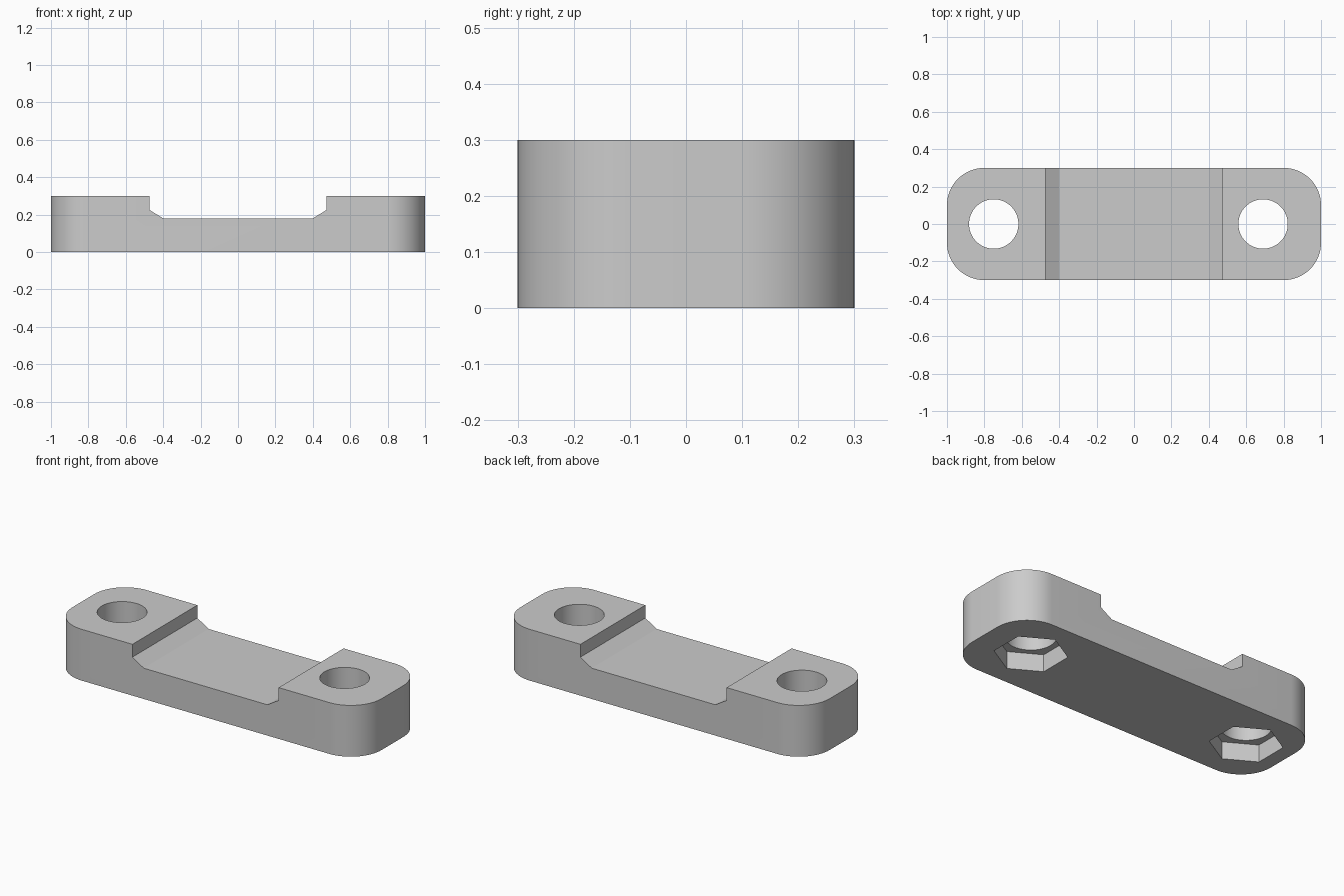
import bpy
import bmesh
from math import cos, sin, pi, radians
from mathutils import Vector

cube = bpy.data.objects.get("Cube")
if cube:
    bpy.data.objects.remove(cube, do_unlink=True)

# Material
GREY = (0.6, 0.6, 0.6, 1)
grey = bpy.data.materials.new("plain grey")
grey.use_nodes = True
grey.diffuse_color = GREY
grey.node_tree.nodes["Principled BSDF"].inputs["Base Color"].default_value = GREY

LENGTH, WIDTH, HEIGHT = 2.0, 0.6, 0.3
CORNER = 0.2
HOLE_X = (-0.75, 0.69)
HOLE_RADIUS = 0.132
NUT_RADIUS, NUT_DEPTH = 0.192, 0.1


def prism(name, points, direction):
    """Extrude a closed outline of 3D points along a direction."""
    bm = bmesh.new()
    face = bm.faces.new([bm.verts.new(p) for p in points])
    moved = bmesh.ops.extrude_face_region(bm, geom=[face])["geom"]
    verts = [v for v in moved if isinstance(v, bmesh.types.BMVert)]
    bmesh.ops.translate(bm, verts=verts, vec=Vector(direction))
    bmesh.ops.recalc_face_normals(bm, faces=bm.faces)
    mesh = bpy.data.meshes.new(name)
    bm.to_mesh(mesh)
    bm.free()
    mesh.materials.append(grey)
    obj = bpy.data.objects.new(name, mesh)
    bpy.context.collection.objects.link(obj)
    return obj


def ring(x, y, z, radius, count, start=0.0, sweep=2 * pi):
    return [(x + radius * cos(start + sweep * i / count),
             y + radius * sin(start + sweep * i / count), z) for i in range(count)]


def cut(target, cutter):
    """Subtract the cutter, then discard it."""
    cutter.hide_render = True
    bpy.context.view_layer.objects.active = target
    mod = target.modifiers.new("cut", "BOOLEAN")
    mod.operation = "DIFFERENCE"
    mod.solver = "EXACT"
    mod.object = cutter
    bpy.ops.object.modifier_apply(modifier=mod.name)
    bpy.data.objects.remove(cutter, do_unlink=True)


# Bar with four rounded upright corners
outline = []
for i, (sx, sy) in enumerate(((1, 1), (-1, 1), (-1, -1), (1, -1))):
    cx, cy = sx * (LENGTH / 2 - CORNER), sy * (WIDTH / 2 - CORNER)
    steps = 16
    outline += ring(cx, cy, 0, CORNER, steps + 1, i * pi / 2, pi / 2 * (steps + 1) / steps)
bar = prism("clamp_bar", outline, (0, 0, HEIGHT))

# Wide saddle across the top with sloped feet
half = [(0.473, 0.5), (0.473, 0.225), (0.4, 0.18)]
saddle = half + [(-x, z) for x, z in reversed(half)]
cut(bar, prism("saddle_cutter", [(x, -0.5, z) for x, z in saddle], (0, 1, 0)))

# Bolt holes with hexagonal nut pockets underneath
for x in HOLE_X:
    cut(bar, prism("hole_cutter", ring(x, 0, -0.2, HOLE_RADIUS, 64), (0, 0, 0.8)))
    cut(bar, prism("nut_cutter", ring(x, 0, -0.2, NUT_RADIUS, 6, pi / 2),
                   (0, 0, 0.2 + NUT_DEPTH)))

# Smooth the curved walls and keep the edges sharp
bpy.ops.object.select_all(action="DESELECT")
bar.select_set(True)
bpy.context.view_layer.objects.active = bar
bpy.ops.object.shade_smooth_by_angle(angle=radians(30))
